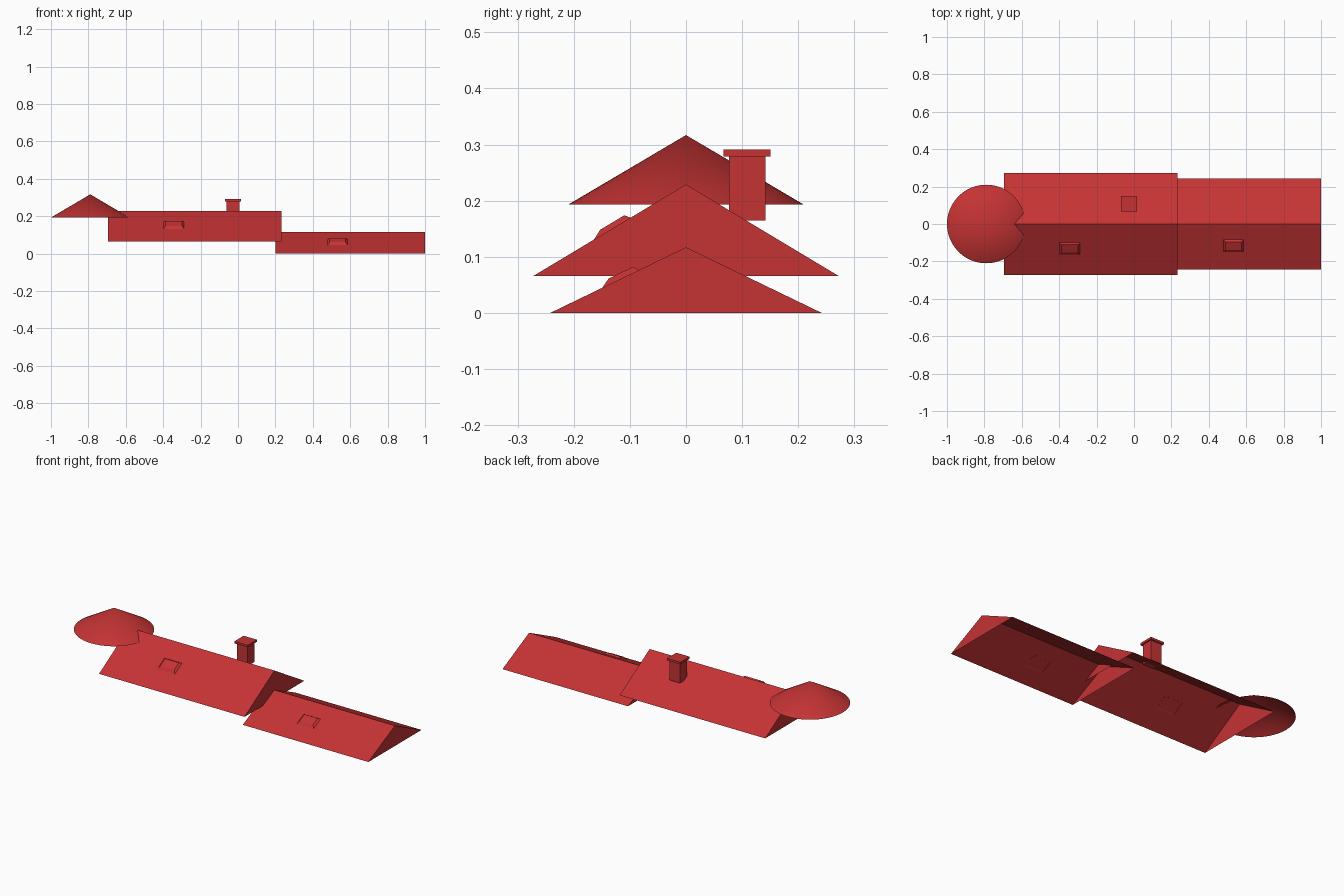
import bpy, bmesh, math

if "Cube" in bpy.data.objects:
    bpy.data.objects.remove(bpy.data.objects["Cube"])

red = bpy.data.materials.new("roof red")
red.diffuse_color = (0.56, 0.033, 0.034, 1)
red.use_nodes = True
red.node_tree.nodes["Principled BSDF"].inputs["Base Color"].default_value = red.diffuse_color


def make(name, verts, faces):
    mesh = bpy.data.meshes.new(name)
    mesh.from_pydata(verts, [], faces)
    mesh.materials.append(red)
    obj = bpy.data.objects.new(name, mesh)
    bpy.context.collection.objects.link(obj)
    return obj


def gable_roof(name, x0, x1, half, z0, z1):
    # hollow shell: two slopes and two gable ends, open underneath
    verts = [(x, y, z) for x in (x0, x1)
             for y, z in ((-half, z0), (half, z0), (0, z1))]
    return make(name, verts, [(0, 3, 5, 2), (1, 2, 5, 4), (0, 2, 1), (3, 4, 5)])


def box(name, x0, x1, y0, y1, z0, z1):
    verts = [(x, y, z) for z in (z0, z1)
             for x, y in ((x0, y0), (x1, y0), (x1, y1), (x0, y1))]
    sides = [(i, (i + 1) % 4, (i + 1) % 4 + 4, i + 4) for i in range(4)]
    return make(name, verts, sides + [(3, 2, 1, 0), (4, 5, 6, 7)])


def skylight(name, x0, x1, y0, y1, ridge, slope):
    # tapered frame lying on the front slope, with a raised flat top
    verts = []
    for inset, lift in ((0, -0.001), (0.012, 0.011)):
        for x, y in ((x0 + inset, y0 + inset), (x1 - inset, y0 + inset),
                     (x1 - inset, y1 - inset), (x0 + inset, y1 - inset)):
            verts.append((x, y, ridge + slope * y + lift))
    sides = [(i, (i + 1) % 4, (i + 1) % 4 + 4, i + 4) for i in range(4)]
    return make(name, verts, sides + [(4, 5, 6, 7)])


# Main and lower roofs
gable_roof("main_roof", -0.695, 0.232, 0.272, 0.066, 0.229)
gable_roof("lower_roof", 0.2, 1.0, 0.242, 0.0, 0.117)

# Skylights
skylight("main_skylight", -0.40, -0.287, -0.165, -0.098, 0.229, 0.163 / 0.272)
skylight("lower_skylight", 0.478, 0.587, -0.15, -0.083, 0.117, 0.117 / 0.242)

# Chimney
box("chimney_shaft", -0.061, 0.007, 0.077, 0.142, 0.165, 0.28)
box("chimney_cap", -0.07, 0.015, 0.067, 0.151, 0.279, 0.291)

# Round tower roof: open cone
n, r = 48, 0.21
ring = [(-0.79 + r * math.cos(math.tau * i / n), r * math.sin(math.tau * i / n), 0.193)
        for i in range(n)]
cone = make("tower_roof", ring + [(-0.79, 0, 0.317)],
            [(i, (i + 1) % n, n) for i in range(n)])
bpy.context.view_layer.objects.active = cone
cone.select_set(True)
bpy.ops.object.shade_smooth_by_angle(angle=math.radians(30))
